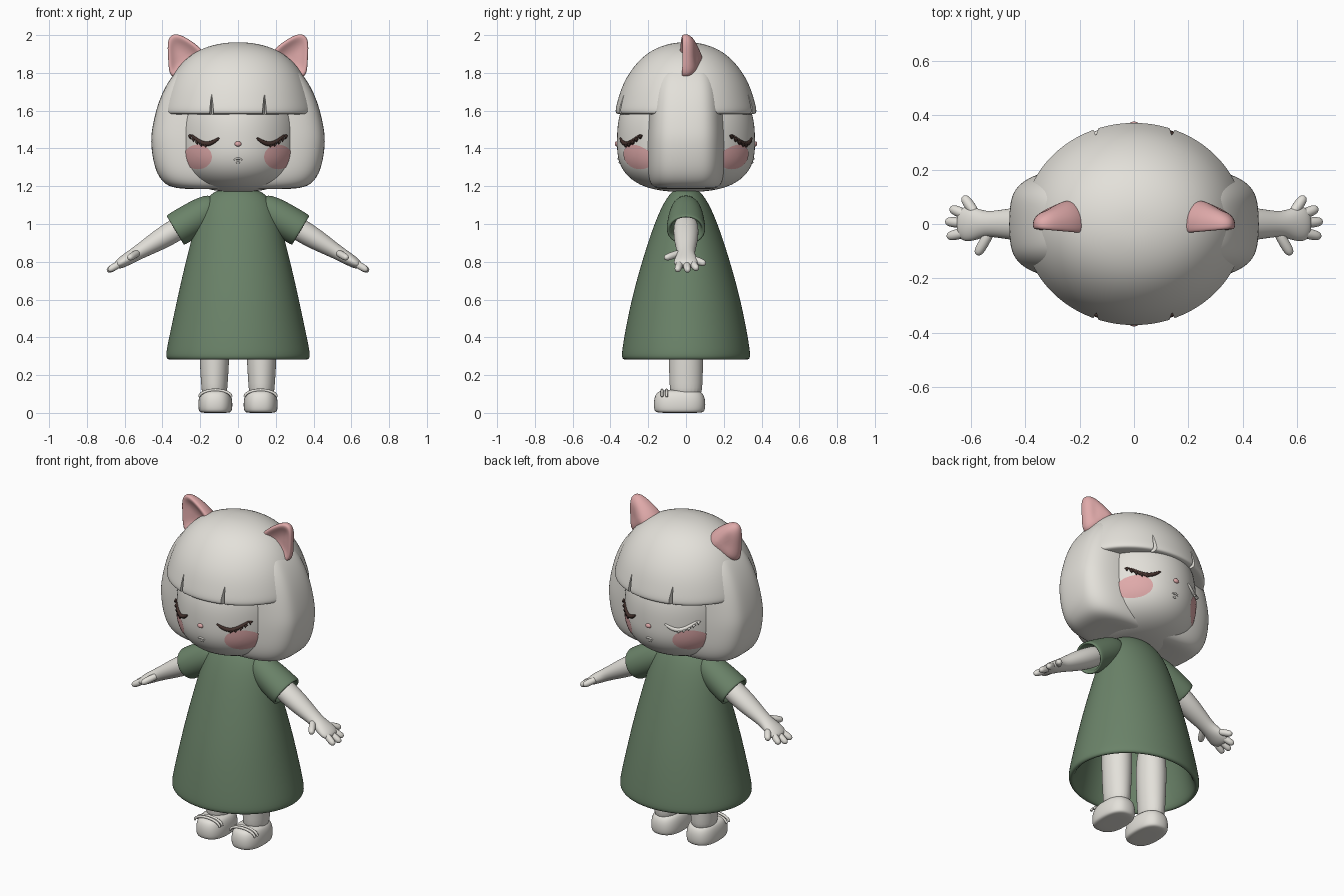
import bpy, bmesh
from math import cos, sin, pi, radians
from mathutils import Matrix, Vector

if "Cube" in bpy.data.objects:
    bpy.data.objects.remove(bpy.data.objects["Cube"])


def material(name, rgb):
    m = bpy.data.materials.new(name)
    m.use_nodes = True
    m.diffuse_color = (*rgb, 1)
    bsdf = m.node_tree.nodes["Principled BSDF"]
    bsdf.inputs["Base Color"].default_value = (*rgb, 1)
    bsdf.inputs["Roughness"].default_value = 0.7
    return m


IVORY = material("ivory", (0.77, 0.75, 0.70))
GREEN = material("sage green", (0.145, 0.225, 0.14))
PINK = material("soft pink", (0.74, 0.40, 0.40))
BROWN = material("dark brown", (0.055, 0.03, 0.025))


def add_object(name, data, mat):
    ob = bpy.data.objects.new(name, data)
    bpy.context.collection.objects.link(ob)
    data.materials.append(mat)
    return ob


def power(v, e):
    return (1 if v > 0 else -1) * abs(v) ** e


def loft(name, rings, mat, n=2, segs=24, matrix=None, warp=None, mirror=False, levels=2, capped=True):
    """Stack of (height, x radius, y radius) rings, n sets how boxy they are."""
    bm = bmesh.new()
    loops = []
    for z, rx, ry in rings:
        loop = []
        for i in range(segs):
            a = 2 * pi * i / segs
            p = Vector((rx * power(cos(a), 2 / n), ry * power(sin(a), 2 / n), z))
            loop.append(bm.verts.new(warp(p) if warp else p))
        loops.append(loop)
    for a, b in zip(loops, loops[1:]):
        for i in range(segs):
            j = (i + 1) % segs
            bm.faces.new((a[i], a[j], b[j], b[i]))
    bm.faces.new(loops[0][::-1])
    if capped:
        bm.faces.new(loops[-1])
    if matrix:
        bm.transform(matrix)
    if capped:
        bmesh.ops.recalc_face_normals(bm, faces=bm.faces)
    for f in bm.faces:
        f.smooth = True
    mesh = bpy.data.meshes.new(name)
    bm.to_mesh(mesh)
    bm.free()
    ob = add_object(name, mesh, mat)
    if mirror:
        ob.modifiers.new("Mirror", 'MIRROR')
    if levels:
        sub = ob.modifiers.new("Subdivision", 'SUBSURF')
        sub.levels = sub.render_levels = levels
    return ob


def capsule(name, p, q, r, mat, matrix, mirror=True):
    p, q = Vector(p), Vector(q)
    d = q - p
    turn = Matrix.Translation(p) @ d.to_track_quat('Z', 'Y').to_matrix().to_4x4()
    k = d.length
    rings = [(-r, r * .3, r * .3), (-r * .5, r, r), (k * .6, r * 1.1, r * 1.1),
             (k + r * .5, r, r), (k + r, r * .3, r * .3)]
    return loft(name, rings, mat, segs=10, matrix=matrix @ turn, mirror=mirror)


# Head, with a formula so face details can lie on it
HEAD_Z, HEAD_X, HEAD_Y = 1.43, .33, .365


def head_scale(z):
    h = .26 if z < HEAD_Z else .36
    return max(0, 1 - abs((z - HEAD_Z) / h) ** 2.6) ** (1 / 2.6)


def on_face(x, z, side, lift=1.0):
    s = head_scale(z) * lift
    return Vector((x, side * HEAD_Y * s * max(0, 1 - (x / (HEAD_X * s)) ** 2) ** .5, z))


head_rings = []
for i in range(1, 40):
    c = -cos(pi * i / 40)
    z = HEAD_Z + c * (.26 if c < 0 else .36)
    head_rings.append((z, HEAD_X * head_scale(z), HEAD_Y * head_scale(z)))
loft("head", head_rings, IVORY, segs=72, levels=0)
loft("neck", [(1.08, .08, .07), (1.15, .085, .065), (1.24, .085, .065)], IVORY, levels=1)

# Bobbed hair: domed cap with fringe, and a boxy band forming the side locks
fringe = loft("hair_cap", [(1.962, .02, .02), (1.957, .1, .085), (1.925, .21, .18), (1.855, .305, .265),
                           (1.75, .37, .335), (1.65, .402, .365), (1.605, .412, .376), (1.584, .41, .374),
                           (1.578, .385, .35), (1.578, .05, .05)], IVORY, segs=32)
loft("side_hair", [(1.89, .05, .03), (1.865, .27, .13), (1.78, .36, .18), (1.65, .425, .2),
                   (1.5, .459, .21), (1.42, .464, .213), (1.3, .445, .212), (1.23, .41, .2),
                   (1.192, .36, .175), (1.182, .25, .13), (1.19, .05, .05)], IVORY, n=3.5, segs=32)

# Fringe partings on both faces
for x in (-.14, .14):
    for side in (-1, 1):
        cut = loft("parting_cutter", [(1.55, .014, .045), (1.62, .009, .04), (1.71, .002, .025)],
                   IVORY, segs=8, levels=0, matrix=Matrix.Translation((x, side * .355, 0)))
        cut.hide_render = True
        cut.hide_set(True)
        cut.display_type = 'WIRE'
        b = fringe.modifiers.new("Parting", 'BOOLEAN')
        b.object, b.solver = cut, 'EXACT'
bpy.context.view_layer.objects.active = fringe
fringe.select_set(True)
for m in list(fringe.modifiers):
    bpy.ops.object.modifier_apply(modifier=m.name)
bpy.ops.object.shade_smooth_by_angle(angle=radians(40))


def stroke(name, lines, depth, mat):
    """Tapered tubes through lists of points."""
    cu = bpy.data.curves.new(name, 'CURVE')
    cu.dimensions = '3D'
    cu.bevel_depth, cu.bevel_resolution, cu.use_fill_caps = depth, 2, True
    for pts, ends in lines:
        sp = cu.splines.new('POLY')
        sp.points.add(len(pts) - 1)
        for i, p in enumerate(pts):
            t = i / (len(pts) - 1)
            sp.points[i].co = (*p, 1)
            sp.points[i].radius = ends + (1 - ends) * sin(pi * t) ** .6 if 0 < t < 1 else ends
        sp.use_smooth = True
    return add_object(name, cu, mat)


# Faces on the front and the back
for side, where in ((-1, "front"), (1, "back")):
    for sx, hand in ((1, "left"), (-1, "right")):
        def lid(t):
            return sx * (.1 + .145 * t), 1.455 + .015 * t - .038 * sin(pi * t)
        lines = [([on_face(*lid(i / 14), side) for i in range(15)], .35)]
        for t in (.45, .6, .75, .88, 1):
            x, z = lid(t)
            lines.append(([on_face(x, z, side), on_face(x + sx * .008, z - .008, side, 1.012),
                           on_face(x + sx * .017, z - .012 + .012 * t, side, 1.02)], .2))
        lash = IVORY if (where, hand) == ("back", "right") else BROWN
        stroke(f"{where}_{hand}_eyelash", lines, .0125, lash)
        loft(f"{where}_{hand}_blush", [(0, r, r * .87) for r in (.003, .02, .04, .06, .075)], PINK,
             segs=32, levels=0, capped=False,
             warp=lambda p: on_face(sx * .213 + p.x, 1.355 + p.y, side, 1.01))
    loft(f"{where}_nose", [(-.014, .004, .004), (-.008, .018, .012), (.006, .02, .012), (.014, .006, .005)],
         PINK, segs=12, matrix=Matrix.Translation((0, side * .366, 1.424)))
    stroke(f"{where}_mouth", [([on_face(.022 * k / 4, 1.346 - .007 * (k / 4) ** 2, side)
                                for k in range(-4, 5)], .4)], .006, IVORY)
    stroke(f"{where}_lower_lip", [([on_face(.01 * k / 2, 1.325, side) for k in range(-2, 3)], .4)],
           .006, IVORY)

# Cat ears: rounded triangles, hollow in front, bulging behind
outline = [(.15, 1.87), (.2, 1.935), (.265, 1.98), (.32, 2.008), (.362, 1.998), (.374, 1.95),
           (.368, 1.87), (.365, 1.77), (.29, 1.78), (.21, 1.82)]
bm = bmesh.new()
layers = []
for scale, y in ((.25, .0), (.6, -.015), (.84, -.04), (1, -.035), (1.02, 0), (.97, .04), (.7, .085), (.3, .1)):
    loop = []
    for x, z in outline:
        width = min(1, .45 + 1.9 * max(0, .37 - x) + .8 * max(0, 1.85 - z))
        loop.append(bm.verts.new((.295 + (x - .295) * scale, y * width * 1.1, 1.885 + (z - 1.885) * scale)))
    layers.append(loop)
count = len(outline)
for a, b in zip(layers, layers[1:]):
    for i in range(count):
        bm.faces.new((a[i], a[(i + 1) % count], b[(i + 1) % count], b[i]))
bm.faces.new(layers[0])
bm.faces.new(layers[-1])
bmesh.ops.recalc_face_normals(bm, faces=bm.faces)
for f in bm.faces:
    f.smooth = True
ear_mesh = bpy.data.meshes.new("ears")
bm.to_mesh(ear_mesh)
bm.free()
ears = add_object("ears", ear_mesh, PINK)
ears.modifiers.new("Mirror", 'MIRROR')
ears.modifiers.new("Subdivision", 'SUBSURF').levels = 2

# Flared dress, hollow underneath
loft("dress", [(1.185, .07, .05), (1.175, .13, .075), (1.1, .2, .128), (.95, .24, .188), (.7, .303, .265),
               (.5, .345, .312), (.33, .382, .341), (.29, .384, .343), (.278, .365, .325), (.3, .34, .3),
               (.5, .3, .27), (.7, .25, .22), (.75, .05, .05)], GREEN, segs=32)

# Sleeves, arms and hands share one sloping axis
arm_axis = Matrix.Translation((.16, 0, 1.07)) @ Matrix.Rotation(radians(121), 4, 'Y')
loft("sleeves", [(-.07, .03, .03), (-.05, .075, .07), (.03, .09, .09), (.12, .093, .1), (.19, .093, .104),
                 (.203, .09, .1), (.2, .072, .08), (.12, .068, .075), (.1, .02, .02)],
     GREEN, matrix=arm_axis, mirror=True)
loft("arms", [(.09, .055, .06), (.2, .062, .068), (.3, .056, .064), (.4, .042, .05), (.45, .037, .046),
              (.5, .033, .062), (.54, .029, .066), (.565, .02, .05), (.57, .005, .01)],
     IVORY, matrix=arm_axis, mirror=True)
fingers = (("thumbs", -.035, .435, -.098, .478), ("index_fingers", -.03, .53, -.043, .597),
           ("middle_fingers", .002, .53, .008, .603), ("ring_fingers", .032, .53, .052, .585),
           ("little_fingers", .045, .5, .088, .535))
for name, y0, s0, y1, s1 in fingers:
    capsule(name, (0, y0, s0), (0, y1, s1), .019, IVORY, arm_axis)

# Legs and strapped shoes
loft("legs", [(.07, .066, .082), (.15, .07, .088), (.28, .08, .092), (.55, .085, .095), (.6, .02, .02)],
     IVORY, matrix=Matrix.Translation((.125, 0, 0)), mirror=True)
loft("shoes", [(0, .02, .02), (0, .075, .118), (.008, .09, .136), (.06, .092, .139), (.1, .083, .128),
               (.12, .066, .105), (.122, .02, .02)],
     IVORY, n=2.5, matrix=Matrix.Translation((.12, -.034, 0)), mirror=True)
straps = [([(.12 + sx * .085 * cos(pi * k / 12), -.115 + dy, .085 + .036 * sin(pi * k / 12))
            for k in range(13)], .8) for sx in (1,) for dy in (-.012, .012)]
strap = stroke("shoe_straps", straps, .008, IVORY)
strap.modifiers.new("Mirror", 'MIRROR')
